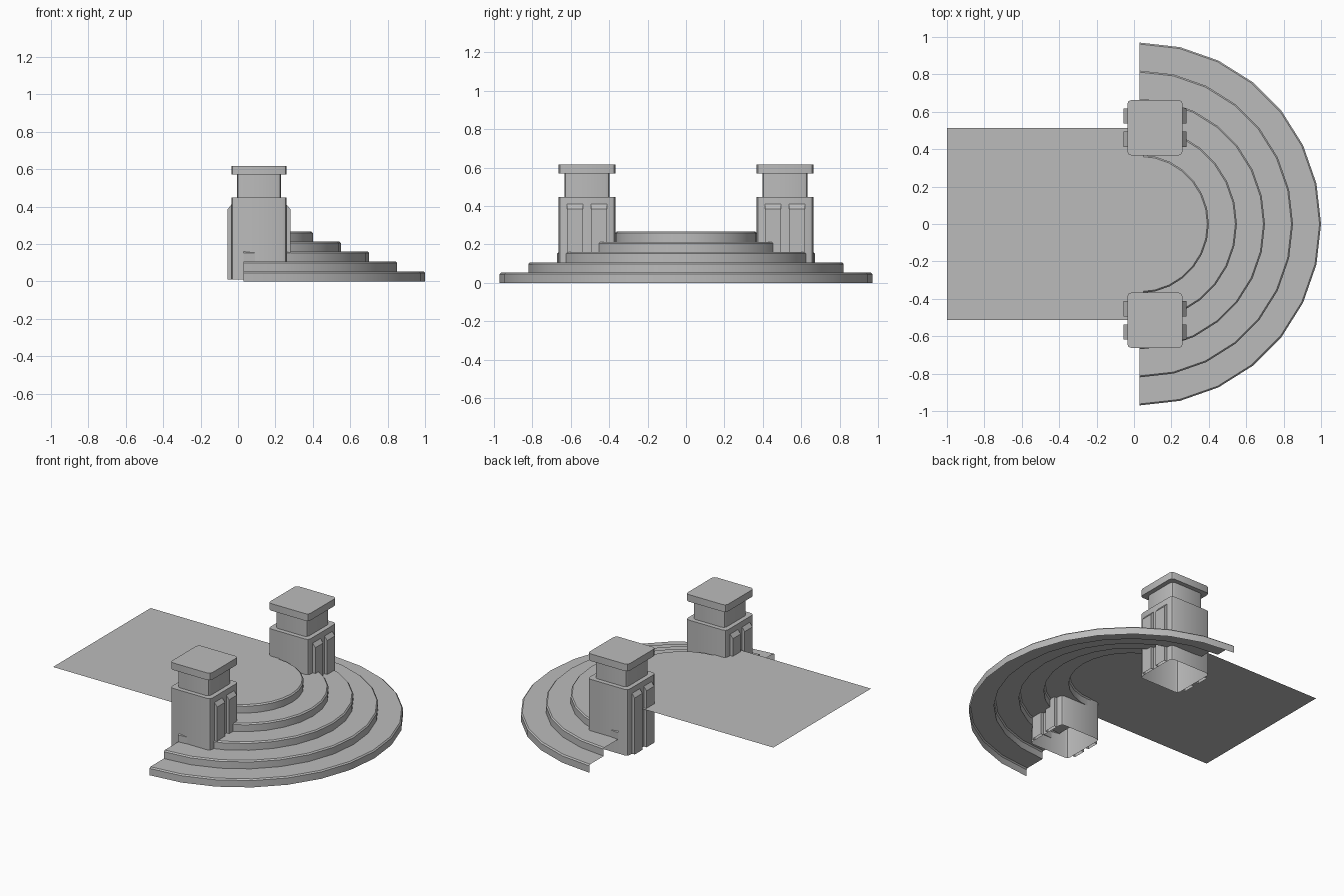
import bpy
import bmesh
from math import cos, sin, pi

cube = bpy.data.objects.get("Cube")
if cube:
    bpy.data.objects.remove(cube, do_unlink=True)

stone = bpy.data.materials.new("grey_stone")
stone.use_nodes = True
GREY = (0.5, 0.5, 0.5, 1)
stone.diffuse_color = GREY
stone.node_tree.nodes["Principled BSDF"].inputs["Base Color"].default_value = GREY


def finish(name, bm):
    mesh = bpy.data.meshes.new(name)
    bm.to_mesh(mesh)
    bm.free()
    mesh.materials.append(stone)
    obj = bpy.data.objects.new(name, mesh)
    bpy.context.collection.objects.link(obj)
    bpy.ops.object.select_all(action="DESELECT")
    obj.select_set(True)
    bpy.context.view_layer.objects.active = obj
    bpy.ops.object.shade_smooth_by_angle(angle=pi / 6)
    return obj


def loft(bm, rings, closed):
    """Bridge rings of points (counter-clockwise, bottom to top); cap the last."""
    rows = [[bm.verts.new(p) for p in ring] for ring in rings]
    count = len(rows[0])
    for low, high in zip(rows, rows[1:]):
        for i in range(count if closed else count - 1):
            j = (i + 1) % count
            bm.faces.new((low[i], low[j], high[j], high[i]))
    bm.faces.new(rows[-1])


# Half-round steps: an open shell with softened nosings
STEPS, RISE, TREAD, RADIUS, SEGMENTS = 5, 0.0534, 0.15, 0.97, 14
NOSE, STEP_X = 0.008, 0.03
profile = []
for i in range(STEPS):
    r, z = RADIUS - i * TREAD, i * RISE
    profile += [(r, z), (r, z + RISE - NOSE), (r - NOSE, z + RISE)]
angles = [-pi / 2 + pi * k / SEGMENTS for k in range(SEGMENTS + 1)]
bm = bmesh.new()
loft(bm, [[(STEP_X + r * cos(a), r * sin(a), z) for a in angles] for r, z in profile], False)
finish("round_steps", bm)

# Landing sheet behind the steps
bm = bmesh.new()
top = STEPS * RISE + 0.001
bm.faces.new([bm.verts.new(p) for p in
              ((-1, -0.512, top), (0.05, -0.512, top), (0.05, 0.512, top), (-1, 0.512, top))])
finish("landing", bm)


def rounded_square(cx, cy, half, z, corner=0.022):
    points = []
    inner = half - corner
    for q, (sx, sy) in enumerate(((1, 1), (-1, 1), (-1, -1), (1, -1))):
        for k in range(3):
            a = q * pi / 2 + k * pi / 4
            points.append((cx + sx * inner + corner * cos(a),
                           cy + sy * inner + corner * sin(a), z))
    return points


def rib(bm, x, y, side):
    """Upright strip with a sloping head, against the pillar face at x."""
    outline = ((0.02, 0.01), (0.02, 0.385), (0, 0.41), (0, 0.01))
    ends = [[bm.verts.new((x + side * d, y + w, z)) for d, z in outline]
            for w in (-0.041, 0.041)]
    faces = [bm.faces.new(ends[0]), bm.faces.new(ends[1][::-1])]
    for i in range(2):
        faces.append(bm.faces.new((ends[0][i], ends[1][i], ends[1][i + 1], ends[0][i + 1])))
    bmesh.ops.recalc_face_normals(bm, faces=faces)


# Pillars: hollow base, neck and cap, with two ribs on the inner and outer faces
PX, PY, HALF = 0.112, 0.515, 0.148
SECTIONS = ((HALF, 0.01), (HALF, 0.448), (0.118, 0.448), (0.118, 0.57),
            (HALF, 0.57), (HALF, 0.617))
for name, cy in (("left_side_pillar", PY), ("right_side_pillar", -PY)):
    bm = bmesh.new()
    loft(bm, [rounded_square(PX, cy, h, z) for h, z in SECTIONS], True)
    for side in (-1, 1):
        for offset in (-0.062, 0.062):
            rib(bm, PX + side * HALF, cy + offset, side)
    finish(name, bm)
